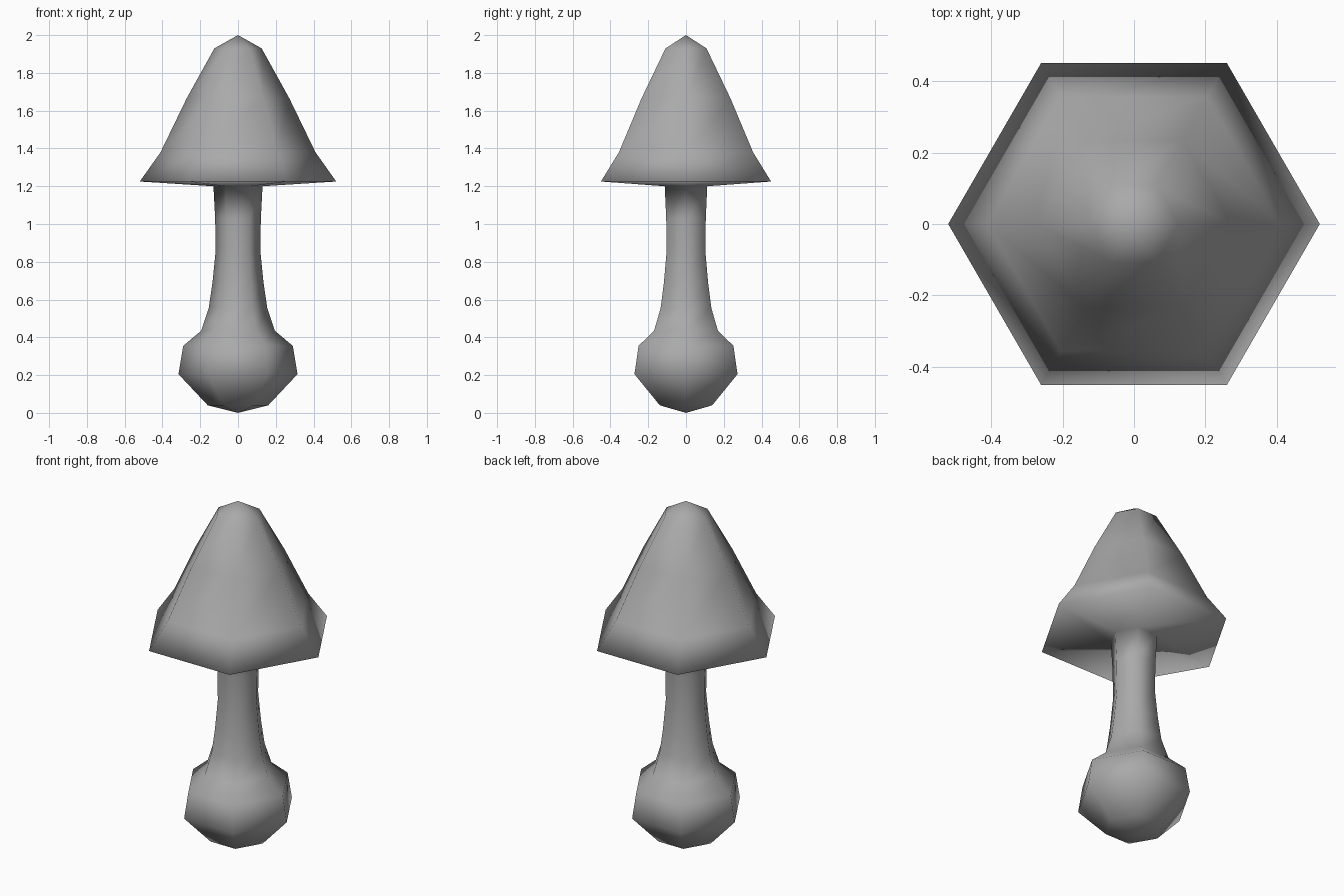
import bpy
import bmesh
from math import cos, sin, tau

cube = bpy.data.objects.get("Cube")
if cube:
    bpy.data.objects.remove(cube, do_unlink=True)

SIDES = 6

# One flat grey for the whole mushroom
grey = bpy.data.materials.new("mid_grey")
grey.use_nodes = True
colour = (0.4, 0.4, 0.4, 1.0)
grey.diffuse_color = colour
grey.node_tree.nodes["Principled BSDF"].inputs["Base Color"].default_value = colour

# Radius and height of each ring, bottom to top
bulb = [(0.16, 0.04), (0.315, 0.205), (0.29, 0.355), (0.195, 0.435)]
stem = [(0.155, 0.555), (0.135, 0.69), (0.118, 0.86), (0.121, 1.03), (0.13, 1.2)]
cap = [(0.52, 1.225), (0.41, 1.38), (0.272, 1.665), (0.125, 1.93)]


def lathe(name, rings, bottom, top, material):
    """Closed, smooth-shaded six-sided turning with a point at each end."""
    bm = bmesh.new()
    loops = [[bm.verts.new((r * cos(tau * i / SIDES), r * sin(tau * i / SIDES), z))
              for i in range(SIDES)] for r, z in rings]
    low = bm.verts.new((0, 0, bottom))
    high = bm.verts.new((0, 0, top))
    for i in range(SIDES):
        j = (i + 1) % SIDES
        for a, b in zip(loops, loops[1:]):
            bm.faces.new((a[i], a[j], b[j], b[i]))
        bm.faces.new((low, loops[0][j], loops[0][i]))
        bm.faces.new((high, loops[-1][i], loops[-1][j]))
    for face in bm.faces:
        face.smooth = True
    bmesh.ops.recalc_face_normals(bm, faces=bm.faces)
    mesh = bpy.data.meshes.new(name)
    bm.to_mesh(mesh)
    bm.free()
    mesh.materials.append(material)
    obj = bpy.data.objects.new(name, mesh)
    bpy.context.collection.objects.link(obj)
    return obj


# Bulb, stem and cap share one continuous skin
lathe("mushroom", bulb + stem + cap, 0.0, 2.0, grey)
